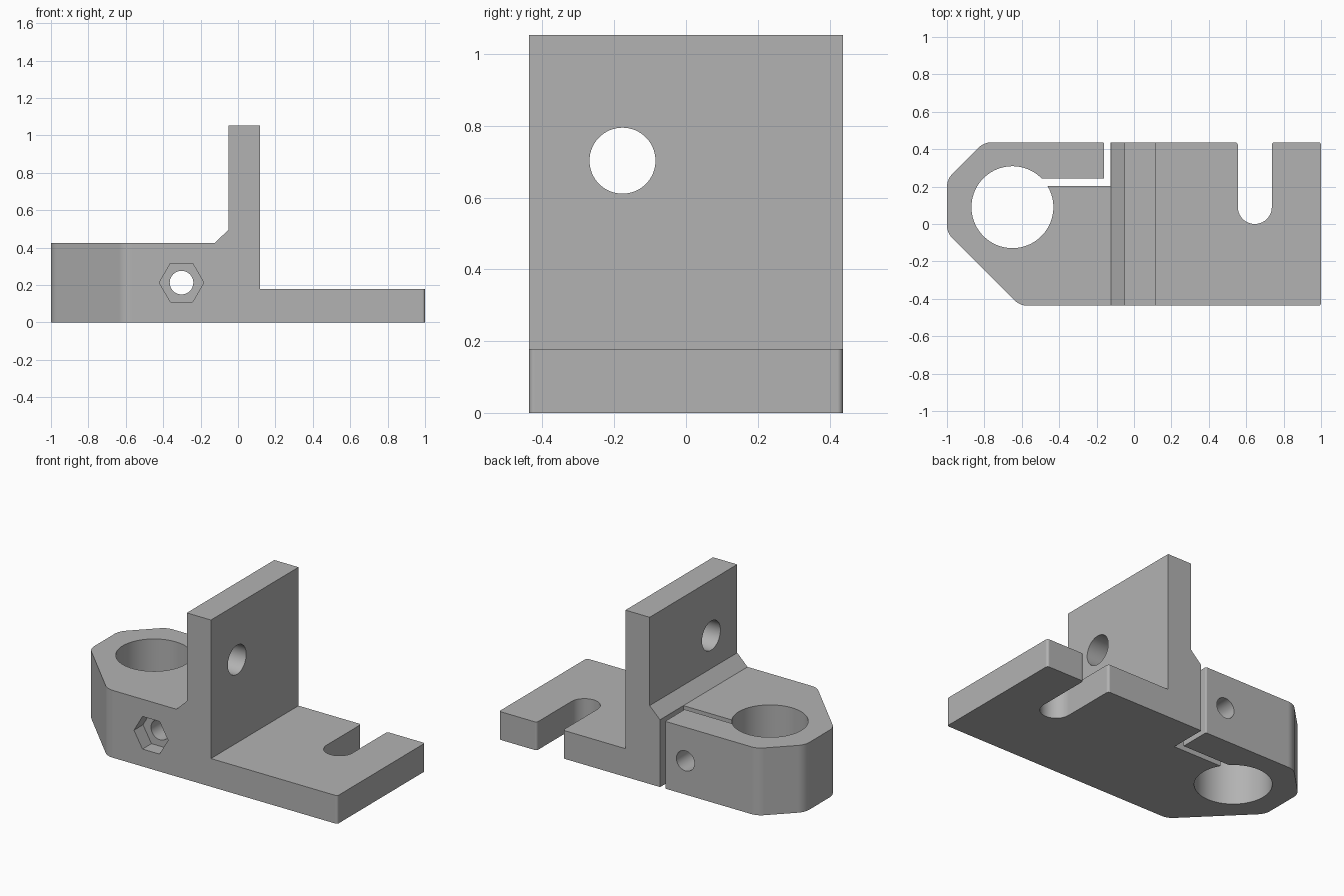
import bpy, bmesh, math
from mathutils import Vector, Matrix

cube = bpy.data.objects.get("Cube")
if cube:
    bpy.data.objects.remove(cube, do_unlink=True)

HALF = 0.437          # half depth of the bracket
HEIGHT = 1.053
BORE = (-0.65, 0.09)  # clamp centre

grey = bpy.data.materials.new("plain grey")
grey.use_nodes = True
colour = (0.45, 0.45, 0.45, 1)
grey.diffuse_color = colour
grey.node_tree.nodes["Principled BSDF"].inputs["Base Color"].default_value = colour


def rounded(corners, steps=10):
    """Turn (x, y, radius) corners into an outline with filleted corners."""
    out = []
    for i, (x, y, r) in enumerate(corners):
        p = Vector((x, y))
        if not r:
            out.append(p)
            continue
        a = (Vector(corners[i - 1][:2]) - p).normalized()
        b = (Vector(corners[(i + 1) % len(corners)][:2]) - p).normalized()
        half = a.angle(b) / 2
        centre = p + (a + b).normalized() * r / math.sin(half)
        start = p + a * r / math.tan(half) - centre
        end = p + b * r / math.tan(half) - centre
        turn = math.atan2(start.x * end.y - start.y * end.x, start.dot(end))
        for k in range(steps + 1):
            out.append(centre + Matrix.Rotation(turn * k / steps, 2) @ start)
    return out


def prism(name, outline, low, high, axis="Z"):
    """Extrude an outline along z, or an x-z outline along y."""
    bm = bmesh.new()
    if axis == "Z":
        verts = [bm.verts.new((u, v, low)) for u, v in outline]
        move = (0, 0, high - low)
    else:
        verts = [bm.verts.new((u, low, v)) for u, v in outline]
        move = (0, high - low, 0)
    face = bm.faces.new(verts)
    top = bmesh.ops.extrude_face_region(bm, geom=[face])["geom"]
    bmesh.ops.translate(bm, vec=move, verts=[g for g in top if isinstance(g, bmesh.types.BMVert)])
    bmesh.ops.remove_doubles(bm, verts=bm.verts, dist=0.0001)
    bmesh.ops.recalc_face_normals(bm, faces=bm.faces)
    mesh = bpy.data.meshes.new(name)
    bm.to_mesh(mesh)
    bm.free()
    mesh.materials.append(grey)
    obj = bpy.data.objects.new(name, mesh)
    bpy.context.collection.objects.link(obj)
    return obj


def cylinder(name, radius, depth, location, rotation=(0, 0, 0), sides=64):
    bpy.ops.mesh.primitive_cylinder_add(vertices=sides, radius=radius, depth=depth,
                                        location=location, rotation=rotation)
    obj = bpy.context.object
    obj.name = name
    obj.data.materials.append(grey)
    return obj


def combine(target, tool, operation="DIFFERENCE"):
    bpy.context.view_layer.objects.active = target
    mod = target.modifiers.new(tool.name, "BOOLEAN")
    mod.operation, mod.solver, mod.object = operation, "EXACT", tool
    bpy.ops.object.modifier_apply(modifier=mod.name)
    bpy.data.objects.remove(tool, do_unlink=True)


# Plan outline: chamfered clamp end, open bolt slot, clamping slit
plan = rounded([
    (-0.61, -HALF, 0.1), (1, -HALF, 0.015), (1, HALF, 0.015),
    (0.737, HALF, 0.015), (0.737, 0, 0.091), (0.555, 0, 0.091), (0.555, HALF, 0.015),
    (-0.125, HALF, 0), (-0.125, 0.203, 0), (-0.55, 0.203, 0),
    (-0.55, 0.242, 0), (-0.16, 0.242, 0), (-0.16, HALF, 0.008),
    (-0.802, HALF, 0.1), (-1, 0.239, 0.1), (-1, -0.047, 0.1),
])
bracket = prism("clamp_bracket", plan, 0, HEIGHT)

# Side profile: clamp block, gusset, upright wall, thin foot
side = [(-1.1, -0.1), (1.1, -0.1), (1.1, 0.178), (0.117, 0.178), (0.117, 1.2),
        (-0.052, 1.2), (-0.052, 0.495), (-0.124, 0.425), (-1.1, 0.425)]
combine(bracket, prism("side_profile", side, -0.6, 0.6, "Y"), "INTERSECT")

# Clamp bore, wall hole, clamp screw hole and hexagonal nut pocket
quarter = math.pi / 2
combine(bracket, cylinder("bore", 0.219, 1, (*BORE, 0.2), sides=96))
combine(bracket, cylinder("wall_hole", 0.092, 0.5, (0.03, -0.177, 0.703), (0, quarter, 0)))
combine(bracket, cylinder("screw_hole", 0.063, 2, (-0.302, 0, 0.213), (quarter, 0, 0)))
hexagon = [(-0.302 + 0.119 * math.cos(k * math.pi / 3),
            0.213 + 0.119 * math.sin(k * math.pi / 3)) for k in range(6)]
combine(bracket, prism("nut_pocket", hexagon, -0.6, -HALF + 0.09, "Y"))

# Smooth rounded walls, crisp edges
bpy.ops.object.select_all(action="DESELECT")
bracket.select_set(True)
bpy.context.view_layer.objects.active = bracket
bpy.ops.object.shade_smooth_by_angle(angle=math.radians(20))
weighted = bracket.modifiers.new("weighted_normals", "WEIGHTED_NORMAL")
weighted.keep_sharp = True
